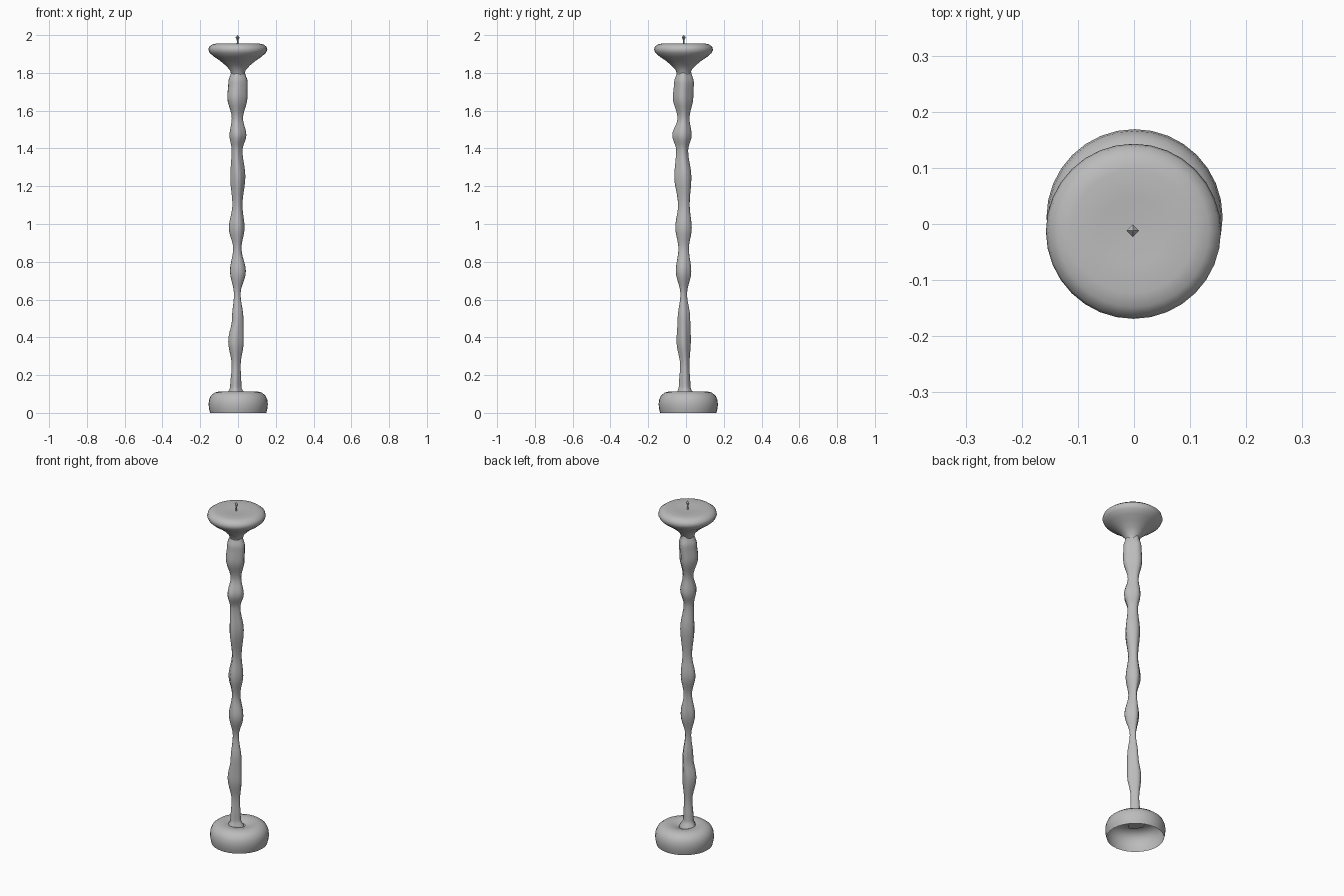
import bpy, bmesh, math

cube = bpy.data.objects.get("Cube")
if cube:
    bpy.data.objects.remove(cube, do_unlink=True)

grey = bpy.data.materials.new("stone grey")
grey.use_nodes = True
colour = (0.5, 0.5, 0.5, 1)
grey.diffuse_color = colour
grey.node_tree.nodes["Principled BSDF"].inputs["Base Color"].default_value = colour


def loft(name, rings, sides, cap_start=False, cap_end=False, flute=0.0, angle=50):
    """Skin elliptical rings given as (z, x centre, y centre, x radius, y radius)."""
    bm = bmesh.new()
    loops = []
    for z, cx, cy, rx, ry in rings:
        loop = []
        for i in range(sides):
            a = math.tau * i / sides
            k = 1 + flute * (math.cos(4 * a) + math.sin(3 * a + 5 * z) - 0.6)
            loop.append(bm.verts.new((cx + rx * k * math.cos(a), cy + ry * k * math.sin(a), z)))
        loops.append(loop)
    for low, high in zip(loops, loops[1:]):
        for i in range(sides):
            j = (i + 1) % sides
            bm.faces.new((low[i], low[j], high[j], high[i]))
    if cap_start:
        bm.faces.new(loops[0][::-1])
    if cap_end:
        bm.faces.new(loops[-1])
    mesh = bpy.data.meshes.new(name)
    bm.to_mesh(mesh)
    bm.free()
    mesh.materials.append(grey)
    obj = bpy.data.objects.new(name, mesh)
    bpy.context.collection.objects.link(obj)
    bpy.ops.object.select_all(action="DESELECT")
    obj.select_set(True)
    bpy.context.view_layer.objects.active = obj
    bpy.ops.object.shade_smooth_by_angle(angle=math.radians(angle))
    return obj


def turned(profile, cx, cy):
    """Round rings from a (radius, z) profile."""
    return [(z, cx, cy, r, r) for r, z in profile]


def eased(rings, steps=5):
    """Ease between the swellings and waists of the stem."""
    out = []
    for a, b in zip(rings, rings[1:]):
        for s in range(steps):
            t = s / steps
            e = (1 - math.cos(math.pi * t)) / 2
            out.append([a[0] + (b[0] - a[0]) * t] + [p + (q - p) * e for p, q in zip(a[1:], b[1:])])
    return out + [rings[-1]]


# Hollow base, open underneath
base = [(.149, 0), (.154, .02), (.157, .045), (.154, .07), (.144, .092),
        (.125, .107), (.1, .114), (.075, .113), (.05, .106), (.03, .098)]
loft("base", turned(base, .001, .012), 32)

# Knotted stem: height, left, right, front and back limits
limits = [
    (.09, -.06, .035, -.05, .045), (.14, -.042, .016, -.036, .024),
    (.25, -.034, .012, -.03, .018), (.38, -.053, .027, -.05, .024),
    (.5, -.032, .027, -.045, .02), (.63, -.021, .013, -.03, .004),
    (.75, -.04, .042, -.055, .025), (.87, -.024, .019, -.04, .014),
    (.98, -.045, .036, -.055, .03), (1.1, -.028, .024, -.04, .02),
    (1.25, -.04, .038, -.058, .03), (1.39, -.034, .022, -.05, .012),
    (1.47, -.046, .041, -.07, .03), (1.56, -.034, .024, -.044, .018),
    (1.67, -.058, .046, -.07, .036), (1.75, -.052, .048, -.064, .038),
    (1.81, -.036, .034, -.048, .024),
]
stem = [(z, (l + r) / 2, (f + b) / 2, (r - l) / 2, (b - f) / 2) for z, l, r, f, b in limits]
loft("stem", eased(stem), 20, cap_start=True, flute=0.06)

# Flared dish on top of the stem
dish = [(.034, 1.79), (.042, 1.815), (.065, 1.84), (.095, 1.865), (.125, 1.885),
        (.148, 1.905), (.156, 1.922), (.152, 1.938), (.135, 1.951), (.11, 1.956),
        (.06, 1.953), (.012, 1.95)]
loft("dish", turned(dish, -.001, -.013), 32, cap_end=True)

# Wick: thin stalk with a faceted bead
wick = [(.006, 1.945), (.004, 1.965), (.005, 1.976), (.011, 1.988), (.001, 2)]
loft("wick", turned(wick, -.002, -.012), 4, cap_end=True, angle=20)
